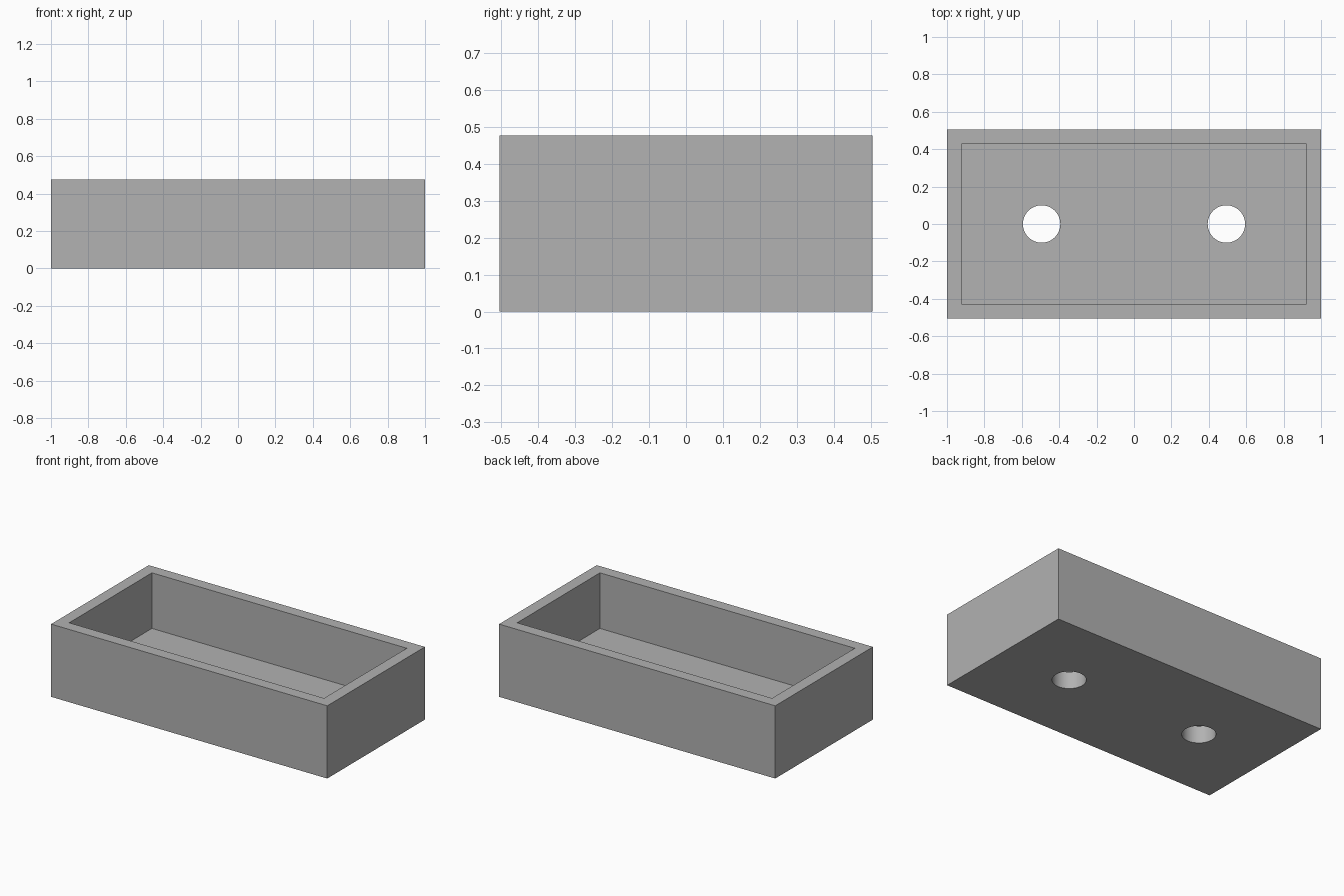
import bpy

if "Cube" in bpy.data.objects:
    bpy.data.objects.remove(bpy.data.objects["Cube"])

LENGTH, WIDTH, HEIGHT = 2.0, 1.01, 0.476
WALL, FLOOR = 0.077, 0.112
HOLE_X, HOLE_RADIUS = 0.494, 0.1

grey = bpy.data.materials.new("plain grey")
grey.use_nodes = True
colour = (0.445, 0.445, 0.445, 1)
grey.diffuse_color = colour
grey.node_tree.nodes["Principled BSDF"].inputs["Base Color"].default_value = colour


def box(name, x, y, bottom, top):
    bpy.ops.mesh.primitive_cube_add(size=1, location=(0, 0, (bottom + top) / 2))
    obj = bpy.context.object
    obj.name = name
    obj.scale = (x, y, top - bottom)
    bpy.ops.object.transform_apply(location=True, rotation=False, scale=True)
    obj.data.materials.append(grey)
    return obj


def cut(target, cutter):
    mod = target.modifiers.new(cutter.name, "BOOLEAN")
    mod.operation = "DIFFERENCE"
    mod.solver = "EXACT"
    mod.object = cutter
    bpy.context.view_layer.objects.active = target
    bpy.ops.object.modifier_apply(modifier=mod.name)
    bpy.data.objects.remove(cutter)


# Open tray hollowed from a solid block
tray = box("tray", LENGTH, WIDTH, 0, HEIGHT)
cut(tray, box("cavity_cutter", LENGTH - 2 * WALL, WIDTH - 2 * WALL, FLOOR, HEIGHT + 0.2))

# Two round drain holes through the floor
for side in (-1, 1):
    bpy.ops.mesh.primitive_cylinder_add(vertices=64, radius=HOLE_RADIUS, depth=0.6,
                                        location=(side * HOLE_X, 0, 0))
    hole = bpy.context.object
    hole.name = "hole_cutter"
    hole.data.materials.append(grey)
    cut(tray, hole)

# Smooth hole walls, crisp box edges
bpy.ops.object.select_all(action="DESELECT")
tray.select_set(True)
bpy.context.view_layer.objects.active = tray
bpy.ops.object.shade_smooth_by_angle()
